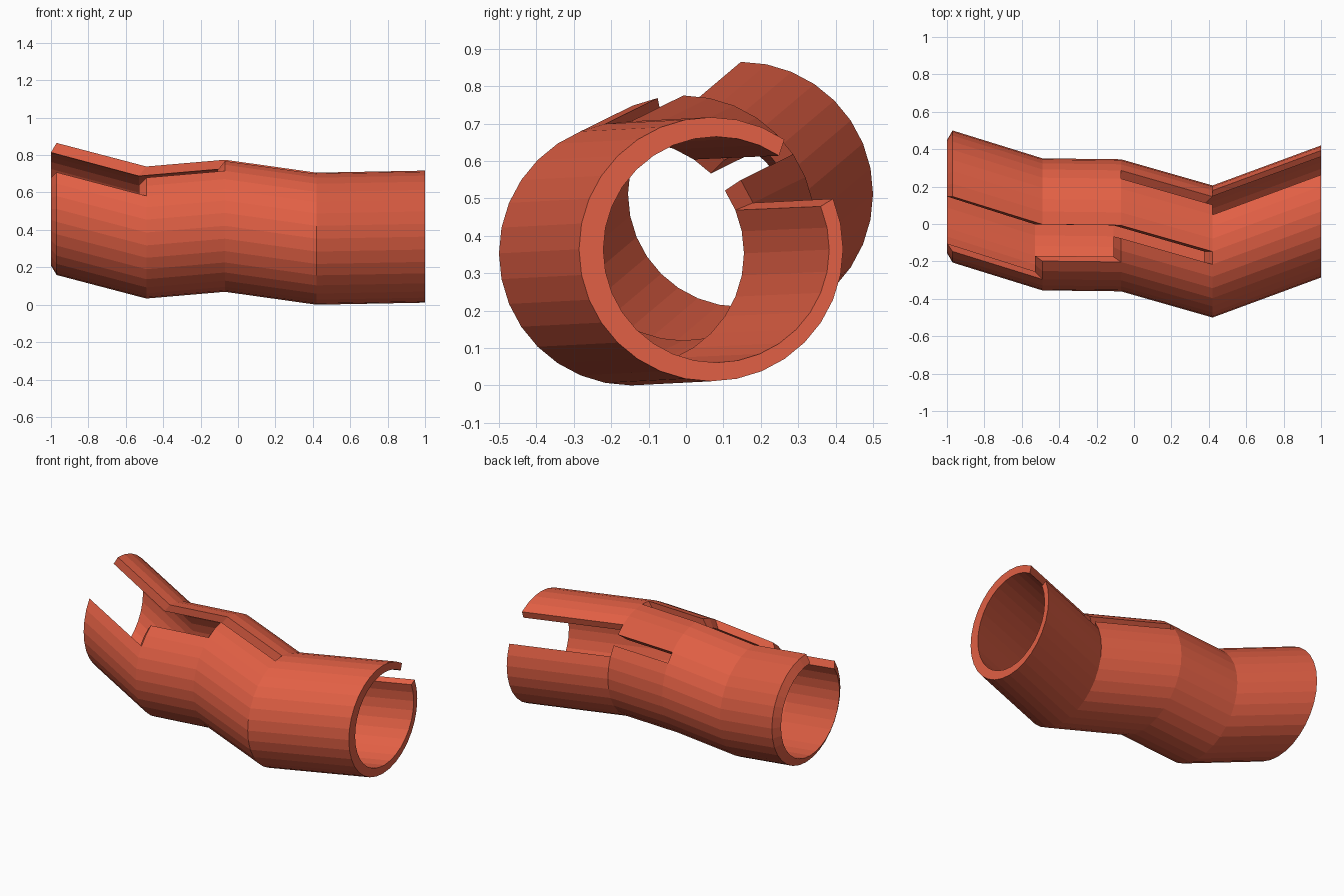
import bpy, bmesh, math

if "Cube" in bpy.data.objects:
    bpy.data.objects.remove(bpy.data.objects["Cube"])

SIDES = 32
R_OUT, R_IN = 0.353, 0.302
# Ring centres along the bent tube (x, y, z); the inner skin is shifted toward -x
OUTER = [(-0.97, 0.147, 0.512), (-0.49, -0.002, 0.386), (-0.07, -0.007, 0.422),
         (0.42, -0.147, 0.353), (1.0, 0.067, 0.364)]
INNER = [(-1.0, 0.147, 0.512), (-0.53, -0.002, 0.386), (-0.11, -0.007, 0.422),
         (0.375, -0.147, 0.353), (1.0, 0.081, 0.363)]
# Open slots per segment: side indices left out (index 8 starts at the top, 0 at +y)
SLOTS = [set(range(8, 13)), set(range(8, 11)), {3, 8}, set(range(2, 5))]


def rings(bm, centres, radius):
    step = 2 * math.pi / SIDES
    return [[bm.verts.new((x, y + radius * math.cos(k * step), z + radius * math.sin(k * step)))
             for k in range(SIDES)] for x, y, z in centres]


bm = bmesh.new()
out = rings(bm, OUTER, R_OUT)
inn = rings(bm, INNER, R_IN)


def solid(s, k):
    return 0 <= s < len(SLOTS) and k % SIDES not in SLOTS[s]


for s in range(len(SLOTS)):
    for k in range(SIDES):
        if not solid(s, k):
            continue
        n = (k + 1) % SIDES
        # outer and inner skin
        bm.faces.new((out[s][k], out[s + 1][k], out[s + 1][n], out[s][n]))
        bm.faces.new((inn[s][k], inn[s][n], inn[s + 1][n], inn[s + 1][k]))
        # slot walls along the tube
        if not solid(s, k - 1):
            bm.faces.new((out[s][k], inn[s][k], inn[s + 1][k], out[s + 1][k]))
        if not solid(s, k + 1):
            bm.faces.new((out[s][n], out[s + 1][n], inn[s + 1][n], inn[s][n]))
        # end rims and slot end walls
        if not solid(s - 1, k):
            bm.faces.new((out[s][k], out[s][n], inn[s][n], inn[s][k]))
        if not solid(s + 1, k):
            bm.faces.new((out[s + 1][k], inn[s + 1][k], inn[s + 1][n], out[s + 1][n]))

loose = [v for v in bm.verts if not v.link_faces]
bmesh.ops.delete(bm, geom=loose, context='VERTS')
bmesh.ops.recalc_face_normals(bm, faces=bm.faces)

mesh = bpy.data.meshes.new("bent_pipe")
bm.to_mesh(mesh)
bm.free()
pipe = bpy.data.objects.new("bent_pipe", mesh)
bpy.context.collection.objects.link(pipe)

mat = bpy.data.materials.new("red_clay")
mat.diffuse_color = (0.75, 0.115, 0.058, 1)
mat.use_nodes = True
mat.node_tree.nodes["Principled BSDF"].inputs["Base Color"].default_value = mat.diffuse_color
mesh.materials.append(mat)
